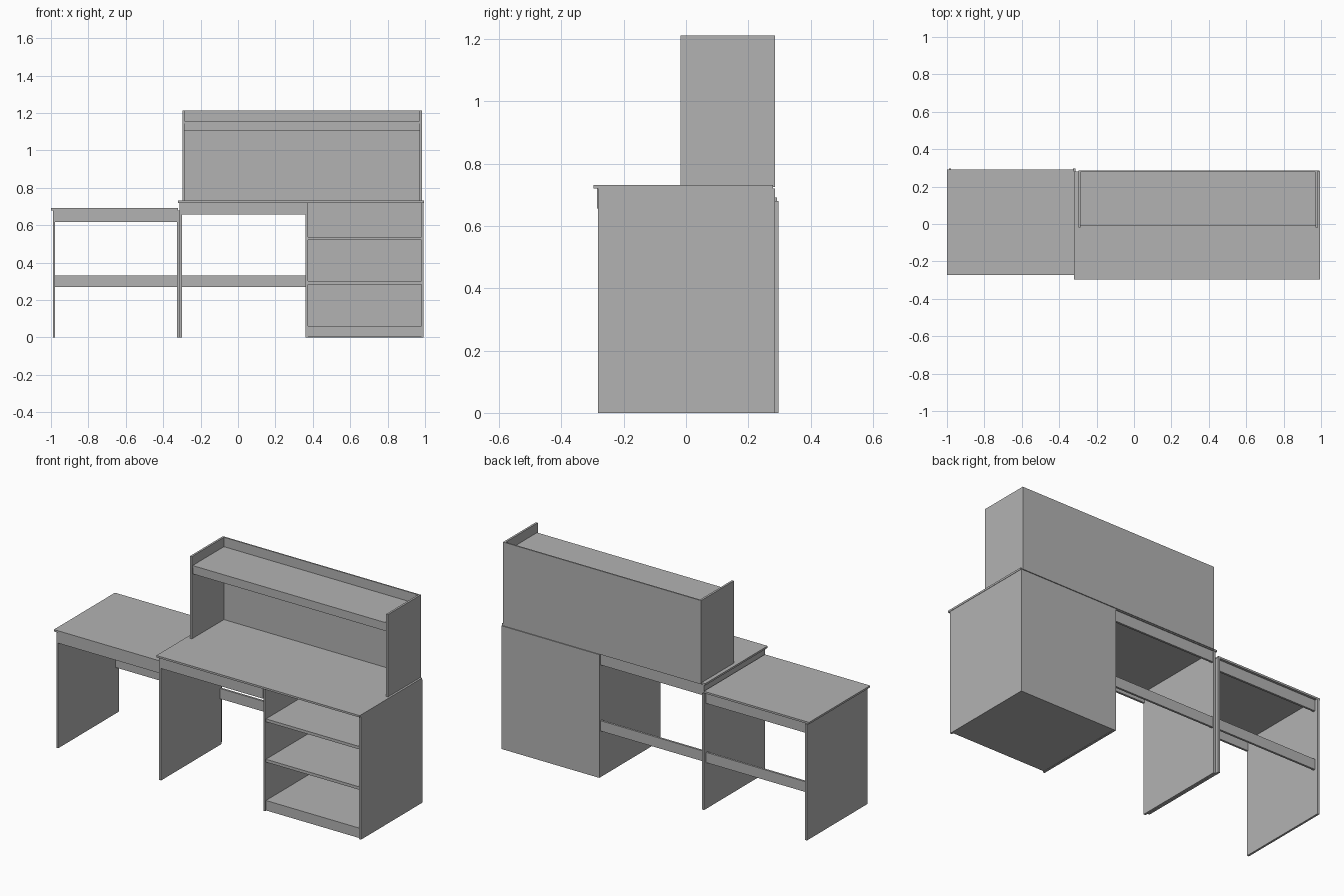
import bpy

cube = bpy.data.objects.get("Cube")
if cube:
    bpy.data.objects.remove(cube, do_unlink=True)

grey = bpy.data.materials.new("plain grey")
grey.use_nodes = True
grey.diffuse_color = (0.45, 0.45, 0.45, 1)
grey.node_tree.nodes["Principled BSDF"].inputs["Base Color"].default_value = grey.diffuse_color


def board(name, x, y, z):
    """Add a flat board spanning the given (low, high) ranges."""
    bpy.ops.mesh.primitive_cube_add(size=1, location=[sum(r) / 2 for r in (x, y, z)])
    ob = bpy.context.object
    ob.name = name
    ob.scale = [r[1] - r[0] for r in (x, y, z)]
    bpy.ops.object.transform_apply(location=False, rotation=False, scale=True)
    ob.data.materials.append(grey)
    return ob


T = 0.012  # board thickness


def knee_space(prefix, x, front, back, top):
    """Front and rear aprons plus a rear stretcher between two panels."""
    apron = (top - 0.064, top)
    board(prefix + "_front_apron", x, (front, front + T), apron)
    board(prefix + "_rear_apron", x, (back - T, back), apron)
    board(prefix + "_stretcher", x, (back - T, back), (0.27, 0.33))


# Lower side desk
SIDE_Y = (-0.264, 0.297)
board("side_desk_top", (-1.0, -0.32), (-0.272, 0.292), (0.68, 0.691))
board("side_desk_outer_panel", (-0.99, -0.978), SIDE_Y, (0, 0.68))
board("side_desk_inner_panel", (-0.325, -0.313), SIDE_Y, (0, 0.68))
knee_space("side_desk", (-0.978, -0.325), -0.267, 0.278, 0.68)

# Main desk
MAIN_Y = (-0.282, 0.278)
board("main_desk_top", (-0.32, 0.995), (-0.297, 0.28), (0.72, 0.731))
for name, x in (("left_leg_panel", -0.312), ("cabinet_inner_panel", 0.361),
                ("cabinet_outer_panel", 0.981)):
    board(name, (x, x + T), MAIN_Y, (0, 0.72))
knee_space("main_desk", (-0.3, 0.361), -0.285, 0.274, 0.72)

# Open cabinet
board("cabinet_back", (0.361, 0.993), (0.278, 0.285), (0, 0.72))
board("cabinet_base", (0.373, 0.981), (-0.274, 0.278), (0.002, 0.06))
for name, z in (("lower_shelf", 0.284), ("upper_shelf", 0.52)):
    board(name, (0.373, 0.981), (-0.274, 0.278), (z, z + 0.017))

# Hutch on the main desk
for name, x in (("hutch_right_panel", -0.297), ("hutch_left_panel", 0.971)):
    board(name, (x, x + T), (-0.018, 0.277), (0.731, 1.212))
board("hutch_back", (-0.297, 0.983), (0.277, 0.285), (0.725, 1.212))
board("hutch_shelf", (-0.285, 0.971), (-0.012, 0.277), (1.145, 1.157))
board("hutch_shelf_apron", (-0.285, 0.971), (-0.008, 0.004), (1.106, 1.145))
